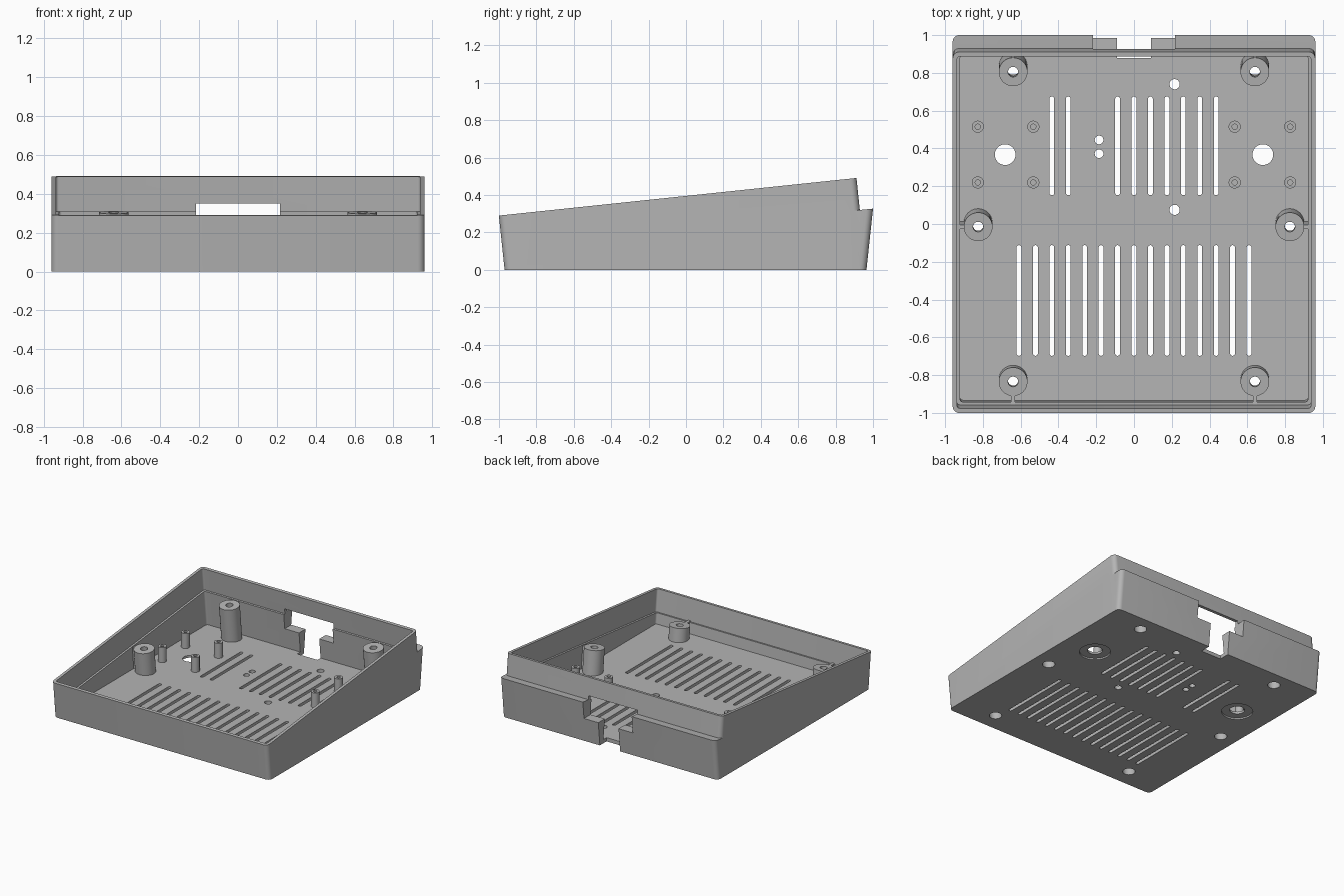
import bpy, bmesh, math
from mathutils import Matrix

cube = bpy.data.objects.get("Cube")
if cube:
    bpy.data.objects.remove(cube, do_unlink=True)

SLOPE = 0.105                      # tilt of the open top
TILT = math.atan(SLOPE)
FLOOR = 0.03

grey = bpy.data.materials.new("case grey")
grey.use_nodes = True
grey.diffuse_color = (0.46, 0.46, 0.46, 1)
grey.node_tree.nodes["Principled BSDF"].inputs["Base Color"].default_value = (0.46, 0.46, 0.46, 1)


def top(y, drop=0.0):
    """Height of the sloping top plane, lowered by drop."""
    return 0.29 + SLOPE * (y + 1) - drop


def front(z, inset=0.0):
    return -0.97 - SLOPE * z + inset


def back(z, inset=0.0):
    return 0.963 - SLOPE * z - inset


def finish(bm, name):
    bmesh.ops.recalc_face_normals(bm, faces=bm.faces)
    mesh = bpy.data.meshes.new(name)
    bm.to_mesh(mesh)
    bm.free()
    obj = bpy.data.objects.new(name, mesh)
    bpy.context.collection.objects.link(obj)
    mesh.materials.append(grey)
    return obj


def add_prism(bm, profile, x0, x1):
    """Extrude a (y, z) profile along x."""
    a = [bm.verts.new((x0, y, z)) for y, z in profile]
    b = [bm.verts.new((x1, y, z)) for y, z in profile]
    bm.faces.new(a)
    bm.faces.new(b[::-1])
    for i in range(len(a)):
        j = (i + 1) % len(a)
        bm.faces.new((a[j], a[i], b[i], b[j]))


def prism(name, profile, half, radius=0.0):
    bm = bmesh.new()
    add_prism(bm, profile, -half, half)
    if radius:                     # round the upright corners
        upright = [e for e in bm.edges
                   if abs(e.verts[0].co.z - e.verts[1].co.z) > abs(e.verts[0].co.y - e.verts[1].co.y)]
        bmesh.ops.bevel(bm, geom=upright, offset=radius, segments=6, profile=0.5, affect='EDGES')
    return finish(bm, name)


def box_profile(y0, y1, z0, z1):
    return [(y0, z0), (y1, z0), (y1, z1), (y0, z1)]


def add_cylinder(bm, x, y, z0, z1, r, stretch=0.0, seg=32):
    turn = Matrix.Rotation(math.pi / seg, 4, 'Z')
    move = Matrix.Translation((x, y, (z0 + z1) / 2))
    new = bmesh.ops.create_cone(bm, cap_ends=True, segments=seg, radius1=r, radius2=r,
                                depth=z1 - z0, matrix=move @ turn)["verts"]
    for v in new:                  # pull one half out into a slot
        if v.co.y > y:
            v.co.y += stretch


def add_leaning(bm, x, y, ztop, z0, z1, r):
    """Cylinder square to the sloping top, whose axis passes (x, y, ztop)."""
    zm = (z0 + z1) / 2
    move = Matrix.Translation((x, y - SLOPE * (zm - ztop), zm))
    bmesh.ops.create_cone(bm, cap_ends=True, segments=40, radius1=r, radius2=r,
                          depth=(z1 - z0) / math.cos(TILT),
                          matrix=move @ Matrix.Rotation(TILT, 4, 'X'))


def boolean(obj, tool, operation='DIFFERENCE'):
    mod = obj.modifiers.new("bool", 'BOOLEAN')
    mod.operation = operation
    mod.solver = 'EXACT'
    mod.object = tool
    bpy.context.view_layer.objects.active = obj
    bpy.ops.object.modifier_apply(modifier=mod.name)


# Outer case: leaning main body plus the block along the back
H = 0.96
case = prism("case_shell", [(front(0), 0), (front(0.29), 0.29), (back(0.49), 0.491), (back(0), 0)], H, 0.035)
block = prism("back_block", [(0.8, 0), (0.8, 0.306), (0.93, 0.32), (1.0, 0.327), (0.965, 0)], H, 0.035)
boolean(case, block, 'UNION')
tools = [block]

# Cavity: wider above the ledge, narrower below
def cavity(name, inset, half, low_front, low_back):
    high = 0.7
    return prism(name, [(front(low_front, inset), low_front), (front(high, inset), high),
                        (back(high, inset), high), (back(low_back, inset), low_back)], half, 0.015)


DROP = 0.18
tools.append(cavity("upper_cavity", 0.025, 0.937, top(-0.957, DROP), top(0.905, DROP)))
tools.append(cavity("lower_cavity", 0.04, 0.921, FLOOR, FLOOR))

# Connector opening in the back, with a narrow notch down through the floor
tools.append(prism("back_window", box_profile(0.84, 1.1, 0.19, 0.35), 0.217))
tools.append(prism("back_notch", box_profile(0.88, 1.1, -0.1, 0.3), 0.09))
for tool in tools[1:]:
    boolean(case, tool)

# Positions of the screw bosses and small posts
bosses = [(s * x, y) for s in (-1, 1) for x, y in ((0.64, 0.805), (0.825, -0.015), (0.64, -0.835))]
posts = [(s * x, y) for s in (-1, 1) for x in (0.533, 0.827) for y in (0.22, 0.515)]
BOSS_DROP = 0.175

# Vent slots, round holes and screw holes
bm = bmesh.new()
PITCH = 0.087
for i in range(-7, 8):
    add_cylinder(bm, i * PITCH, -0.685, -0.1, 0.1, 0.013, 0.56, 16)
    if abs(i) <= 5 and i not in (-3, -2):
        add_cylinder(bm, i * PITCH, 0.165, -0.1, 0.1, 0.013, 0.497, 16) if i >= -1 or i < -3 else None
for x, y, r in ((0.215, 0.74, 0.027), (0.215, 0.075, 0.027), (-0.185, 0.445, 0.023),
                (-0.185, 0.372, 0.023), (-0.682, 0.367, 0.055), (0.682, 0.367, 0.055)):
    add_cylinder(bm, x, y, -0.1, 0.1, r)
for x, y in bosses:
    zt = top(y, BOSS_DROP)
    add_leaning(bm, x, y, zt, -0.1, zt + 0.05, 0.027)
for x, y in posts:
    add_cylinder(bm, x, y, 0.045, 0.3, 0.014, seg=20)
holes = finish(bm, "hole_cutter")

# Screw head pockets and foot recesses underneath
bm = bmesh.new()
for x, y in bosses:
    zt = top(y, BOSS_DROP)
    add_leaning(bm, x, y, zt, -0.1, zt - 0.06, 0.046)
for s in (-1, 1):
    add_cylinder(bm, s * 0.682, 0.367, -0.1, 0.012, 0.115, seg=40)
pockets = finish(bm, "pocket_cutter")

# Screw bosses
bm = bmesh.new()
for x, y in bosses:
    zt = top(y, BOSS_DROP)
    add_leaning(bm, x, y, zt, 0.016, zt, 0.076)
boss_obj = finish(bm, "screw_bosses")

# Circuit board posts
bm = bmesh.new()
for x, y in posts:
    add_cylinder(bm, x, y, 0.015, 0.15, 0.032, seg=24)
post_obj = finish(bm, "board_posts")

for obj in (case, boss_obj):
    boolean(obj, holes)
    boolean(obj, pockets)
boolean(post_obj, holes)

# Thin ribs tying the bosses to the walls
bm = bmesh.new()
W = 0.011
for x, y in bosses:
    zt = top(y, BOSS_DROP + 0.01)
    if abs(y) < 0.1:
        x0, x1 = sorted((math.copysign(0.89, x), math.copysign(0.93, x)))
        y0, y1 = y - W, y + W
    else:
        x0, x1 = x - W, x + W
        y0, y1 = (y + 0.065, 0.9) if y > 0 else (-0.965, y - 0.065)
    lean = SLOPE * (zt - FLOOR)
    add_prism(bm, [(y0 + lean, 0.02), (y1 + lean, 0.02), (y1, zt), (y0, zt)], x0, x1)
rib_obj = finish(bm, "boss_ribs")

# Remove cutters and set shading
for tool in tools + [holes, pockets]:
    bpy.data.objects.remove(tool, do_unlink=True)
for obj in (case, boss_obj, post_obj, rib_obj):
    bpy.ops.object.select_all(action='DESELECT')
    obj.select_set(True)
    bpy.context.view_layer.objects.active = obj
    bpy.ops.object.shade_smooth_by_angle(angle=math.radians(30))
